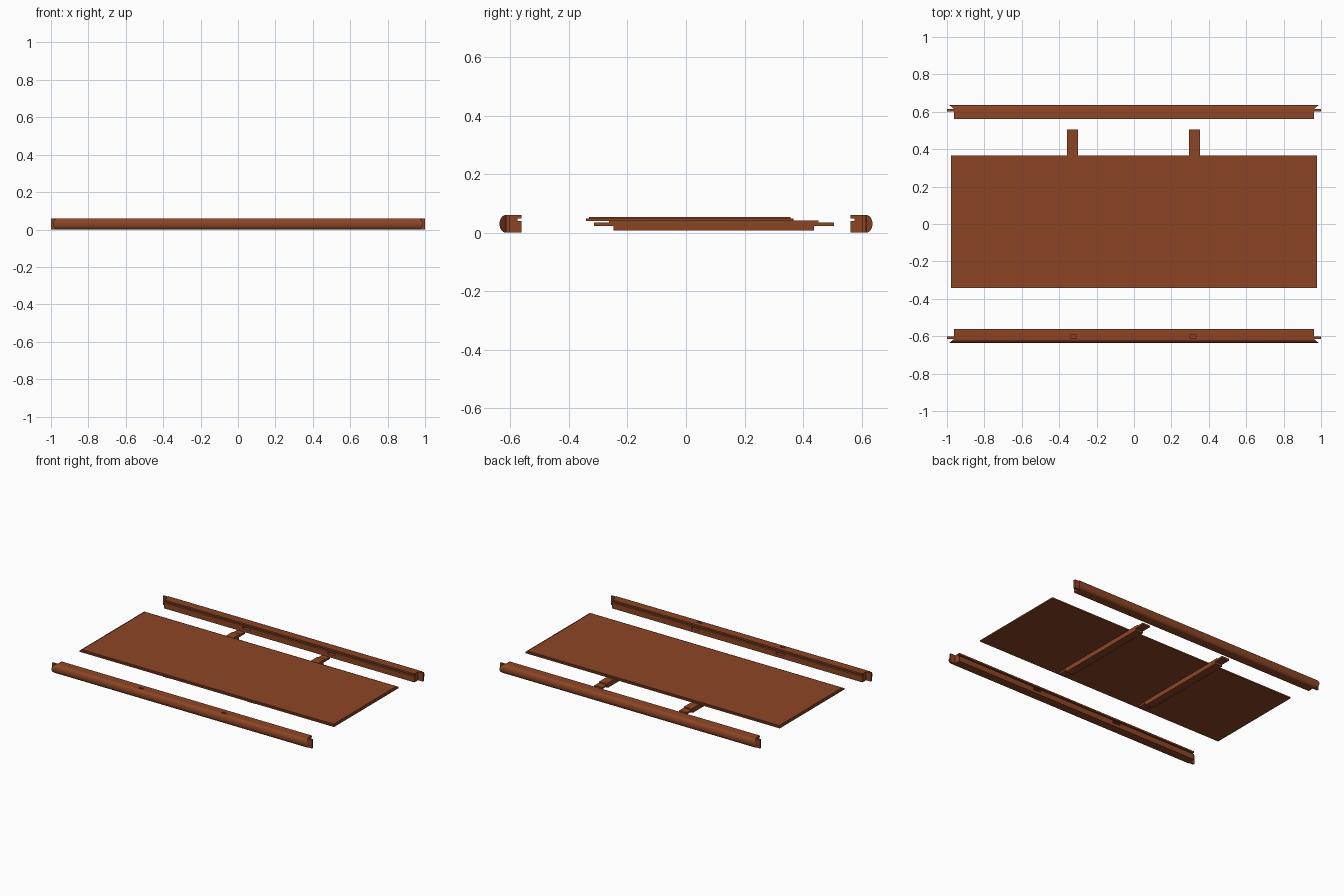
import bpy, bmesh, math

if "Cube" in bpy.data.objects:
    bpy.data.objects.remove(bpy.data.objects["Cube"])

wood = bpy.data.materials.new("reddish_brown_wood")
wood.diffuse_color = (0.262, 0.060, 0.018, 1)
wood.use_nodes = True
wood.node_tree.nodes["Principled BSDF"].inputs["Base Color"].default_value = wood.diffuse_color


def make_object(name, bm):
    bmesh.ops.recalc_face_normals(bm, faces=bm.faces[:])
    me = bpy.data.meshes.new(name)
    bm.to_mesh(me)
    bm.free()
    me.materials.append(wood)
    ob = bpy.data.objects.new(name, me)
    bpy.context.collection.objects.link(ob)
    return ob


def add_box(bm, x0, x1, y0, y1, z0, z1):
    verts = bmesh.ops.create_cube(bm, size=1)["verts"]
    for v in verts:
        v.co = ((x0 + x1) / 2 + v.co.x * (x1 - x0),
                (y0 + y1) / 2 + v.co.y * (y1 - y0),
                (z0 + z1) / 2 + v.co.z * (z1 - z0))


def box(name, *dims):
    bm = bmesh.new()
    add_box(bm, *dims)
    return make_object(name, bm)


def activate(ob):
    bpy.ops.object.select_all(action='DESELECT')
    ob.select_set(True)
    bpy.context.view_layer.objects.active = ob


def cut(ob, cutter):
    activate(ob)
    mod = ob.modifiers.new("cut", 'BOOLEAN')
    mod.operation, mod.solver, mod.object = 'DIFFERENCE', 'EXACT', cutter
    bpy.ops.object.modifier_apply(modifier=mod.name)
    bpy.data.objects.remove(cutter)


# Rail cross-section (y, z): grooved inner side, rounded outer side
SHOULDER, END, H, STEPS = 0.616, 0.963, 0.06, 16
arc = [(SHOULDER + 0.021 * math.sin(math.pi * i / STEPS),
        H / 2 - H / 2 * math.cos(math.pi * i / STEPS)) for i in range(STEPS + 1)]
inner = [(0.562, H), (0.562, 0.049), (0.576, 0.049),
         (0.576, 0.039), (0.562, 0.039), (0.562, 0)]
profile = arc + inner
BATTENS = (("left", -0.329, -0.323), ("right", 0.323, 0.316))


def rail(name, side):
    bm = bmesh.new()
    ends = []
    for sx in (-1, 1):
        # square shoulder inside, mitred outside
        ring = [bm.verts.new((sx * (END + 1.2 * max(0, y - SHOULDER)), side * y, z))
                for y, z in profile]
        bm.faces.new(ring[:STEPS + 1])
        bm.faces.new([ring[0]] + ring[STEPS:])
        ends.append(ring)
    n = len(profile)
    for i in range(n):
        j = (i + 1) % n
        bm.faces.new((ends[0][i], ends[0][j], ends[1][j], ends[1][i]))
    ob = make_object(name, bm)
    # mortises for the battens, plus peg slots in the top of the front rail
    for _, x, peg_x in BATTENS:
        ys = sorted((side * 0.54, side * 0.612))
        cut(ob, box("mortise_cutter", x - 0.03, x + 0.03, *ys, 0.021, 0.034))
        if side < 0:
            cut(ob, box("slot_cutter", peg_x - 0.016, peg_x + 0.016,
                        -0.610, -0.594, 0.025, 0.08))
    activate(ob)
    bpy.ops.object.shade_smooth_by_angle(angle=math.radians(30))
    # end tenons
    for label, x0, x1 in (("left", -1, -END), ("right", END, 1)):
        ys = sorted((side * 0.602, side * 0.615))
        box(f"{name}_{label}_tenon", x0, x1, *ys, 0, H)


rail("front_rail", -1)
rail("back_rail", 1)

# Table panel: thin board with a rebated top edge
bm = bmesh.new()
add_box(bm, -0.978, 0.978, -0.342, 0.367, 0.039, 0.048)
bm.normal_update()
top = max(bm.faces, key=lambda f: f.calc_center_median().z)
bmesh.ops.inset_region(bm, faces=[top], thickness=0.0145)
raised = bmesh.ops.extrude_discrete_faces(bm, faces=[top])["faces"][0]
for v in raised.verts:
    v.co.z = 0.053
make_object("table_panel", bm)

# Cross battens under the panel: body, top key and long tongue
for label, x, _ in BATTENS:
    box(f"{label}_batten", x - 0.029, x + 0.029, -0.247, 0.437, 0.008, 0.037)
    box(f"{label}_batten_key", x - 0.029, x + 0.029, -0.263, 0.452, 0.035, 0.041)
    box(f"{label}_batten_tongue", x - 0.029, x + 0.029, -0.315, 0.505, 0.022, 0.0345)
